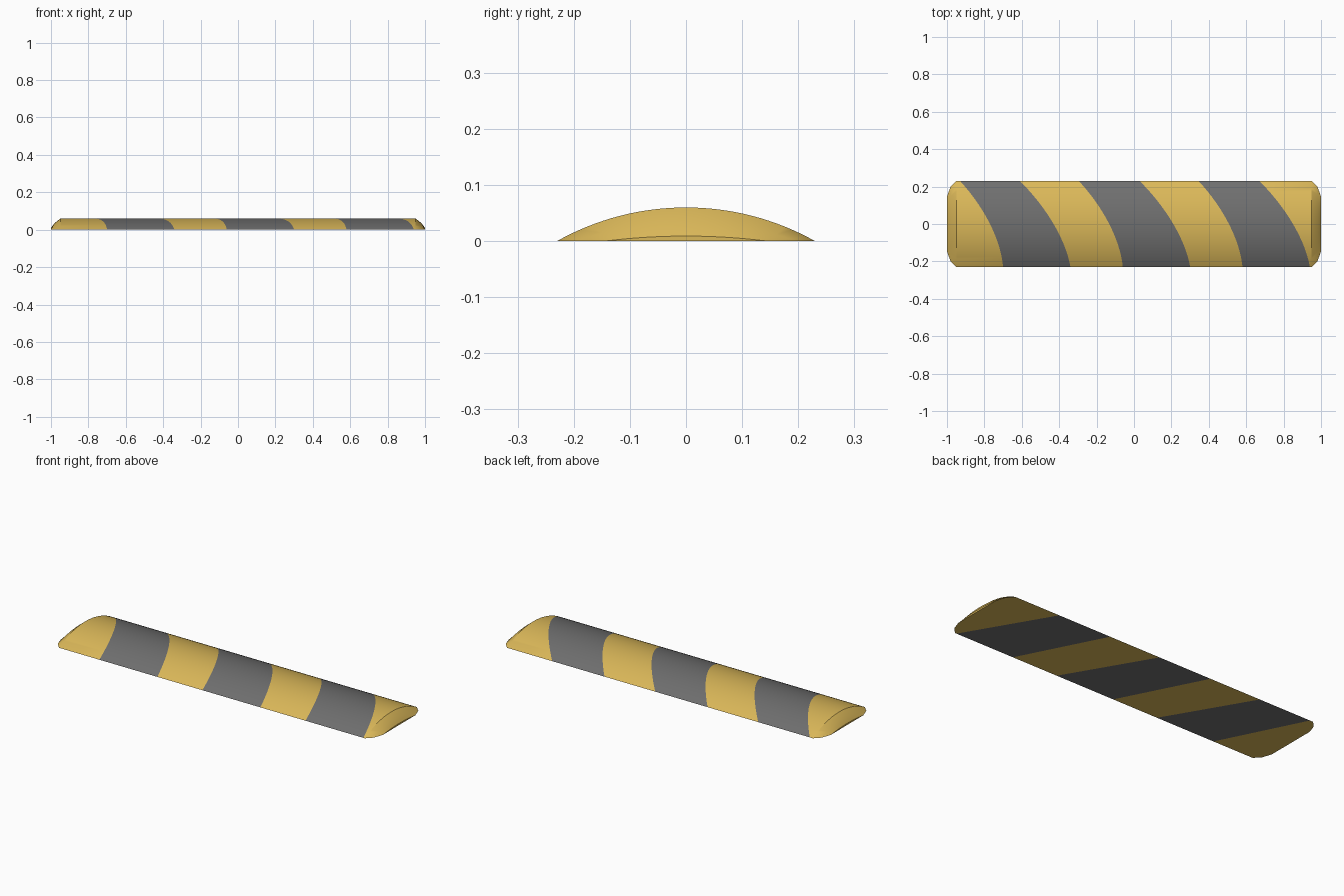
import bpy, bmesh, math
from mathutils import Vector

if "Cube" in bpy.data.objects:
    bpy.data.objects.remove(bpy.data.objects["Cube"])

HALF_W, HEIGHT, SEG = 0.23, 0.06, 32
# stations along the length: x, half width, height (ends taper and round off)
TAPER = [(0.95, 0.23, 0.06), (0.982, 0.197, 0.034), (1.0, 0.145, 0.009)]
STATIONS = [(-x, w, h) for x, w, h in reversed(TAPER)] + TAPER
# dark stripes: (x at back edge, x at front edge) for both sides of each stripe
STRIPES = [((-0.93, -0.70), (-0.61, -0.34)),
           ((-0.295, -0.06), (0.03, 0.30)),
           ((0.345, 0.58), (0.67, 0.94))]


def material(name, color):
    m = bpy.data.materials.new(name)
    m.diffuse_color = (*color, 1)
    m.use_nodes = True
    m.node_tree.nodes["Principled BSDF"].inputs["Base Color"].default_value = m.diffuse_color
    return m


def arc(x, w, h):
    """Circular segment cross-section sitting on z = 0."""
    r = (w * w + h * h) / (2 * h)
    a = math.asin(w / r)
    return [(x, r * math.sin(t), max(0, r * math.cos(t) - r + h))
            for t in (a * (2 * i / SEG - 1) for i in range(SEG + 1))]


def stripe_x(edge, p):
    """x of a slanted stripe edge at the y and z of point p."""
    back, front = edge
    return (back + front) / 2 + (back - front) / (2 * HALF_W) * p.y + 0.75 * p.z


# domed body
bm = bmesh.new()
rings = [[bm.verts.new(p) for p in arc(*s)] for s in STATIONS]
for a, b in zip(rings, rings[1:]):
    for i in range(SEG):
        bm.faces.new((a[i], b[i], b[i + 1], a[i + 1]))
bm.faces.new(rings[0])
bm.faces.new(rings[-1])
bm.faces.new([r[0] for r in rings] + rings[-1][-1:] +
             [r[-1] for r in reversed(rings[:-1])])
bmesh.ops.recalc_face_normals(bm, faces=bm.faces[:])

# slanted cuts along the stripe edges
for stripe in STRIPES:
    for back, front in stripe:
        bmesh.ops.bisect_plane(
            bm, geom=bm.verts[:] + bm.edges[:] + bm.faces[:], dist=1e-5,
            plane_co=((back + front) / 2, 0, 0),
            plane_no=Vector((1, -(back - front) / (2 * HALF_W), -0.75)).normalized())

for f in bm.faces:
    c = f.calc_center_median()
    f.material_index = int(any(stripe_x(s, c) < c.x < stripe_x(e, c) for s, e in STRIPES))

mesh = bpy.data.meshes.new("speed_bump")
bm.to_mesh(mesh)
bm.free()
mesh.materials.append(material("warning yellow", (0.71, 0.48, 0.10)))
mesh.materials.append(material("rubber grey", (0.16, 0.16, 0.16)))
ob = bpy.data.objects.new("speed_bump", mesh)
bpy.context.collection.objects.link(ob)
bpy.context.view_layer.objects.active = ob
ob.select_set(True)
bpy.ops.object.shade_smooth_by_angle(angle=math.radians(30))
